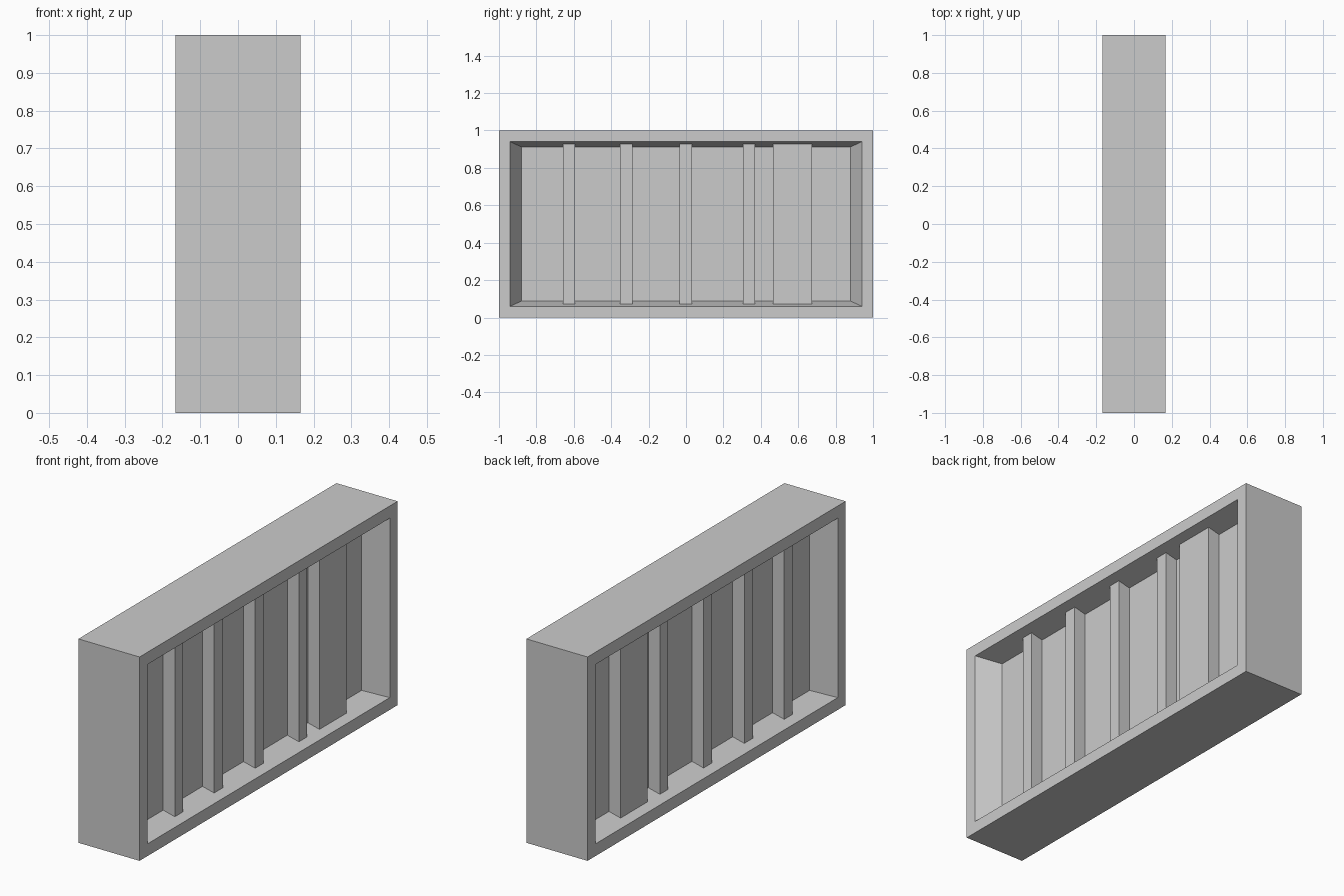
import bpy
import bmesh

if "Cube" in bpy.data.objects:
    bpy.data.objects.remove(bpy.data.objects["Cube"])

HALF_X = 0.166          # half thickness of the frame
PANEL_X = 0.054         # half thickness of the middle panel
SLAT_X = 0.117          # slat face distance from centre
MID_Z = 0.5


def ring(bm, x, half_y, half_z, y0=0.0):
    """Rectangle of vertices in a plane of constant x."""
    return [bm.verts.new((x, y0 + sy * half_y, MID_Z + sz * half_z))
            for sy, sz in ((-1, -1), (1, -1), (1, 1), (-1, 1))]


def loft(bm, rings):
    """Join successive rectangles with quads."""
    for a, b in zip(rings, rings[1:]):
        for i in range(4):
            j = (i + 1) % 4
            bm.faces.new((a[i], a[j], b[j], b[i]))


def finish(bm, name):
    bmesh.ops.recalc_face_normals(bm, faces=bm.faces)
    mesh = bpy.data.meshes.new(name)
    bm.to_mesh(mesh)
    bm.free()
    obj = bpy.data.objects.new(name, mesh)
    bpy.context.collection.objects.link(obj)
    return obj


# Frame with tapered recesses on both sides and a flat middle panel
bm = bmesh.new()
rings = [ring(bm, *r) for r in (
    (-PANEL_X, 0.88, 0.412),
    (-HALF_X, 0.94, 0.44),
    (-HALF_X, 1.0, 0.5),
    (HALF_X, 1.0, 0.5),
    (HALF_X, 0.94, 0.44),
    (PANEL_X, 0.88, 0.412),
)]
loft(bm, rings)
bm.faces.new(rings[0])
bm.faces.new(rings[-1])
finish(bm, "recessed_frame")

# Vertical slats, fitted to the sloping recess and mirrored to the other side
slats = {
    "slat_1": (-0.657, -0.594),
    "slat_2": (-0.352, -0.285),
    "slat_3": (-0.034, 0.031),
    "slat_4": (0.305, 0.369),
    "wide_slat": (0.465, 0.674),
}
for name, (y1, y2) in slats.items():
    half_y, mid_y = (y2 - y1) / 2, (y1 + y2) / 2
    bm = bmesh.new()
    back = ring(bm, PANEL_X - 0.001, half_y, 0.4125, mid_y)
    front = ring(bm, SLAT_X, half_y, 0.4285, mid_y)
    loft(bm, [back, front])
    bm.faces.new(back)
    bm.faces.new(front)
    slat = finish(bm, name)
    mirror = slat.modifiers.new("both_sides", 'MIRROR')
    mirror.use_axis = (True, False, False)
    mirror.use_mirror_merge = False
